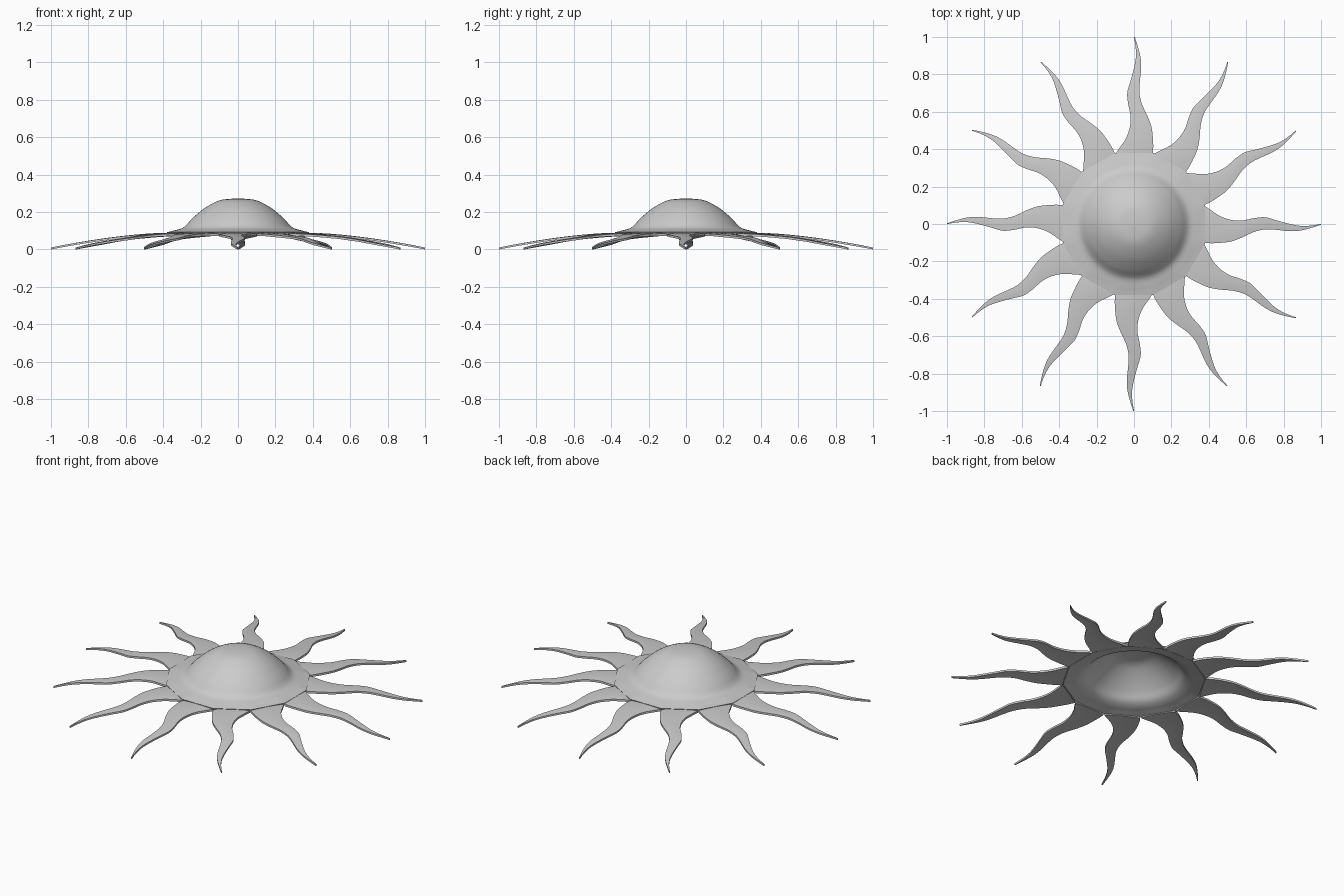
import bpy, bmesh, math
from mathutils import Matrix

if "Cube" in bpy.data.objects:
    bpy.data.objects.remove(bpy.data.objects["Cube"])

N = 12


def finish(bm, name, angle=35):
    me = bpy.data.meshes.new(name)
    bmesh.ops.recalc_face_normals(bm, faces=bm.faces)
    bm.to_mesh(me)
    bm.free()
    ob = bpy.data.objects.new(name, me)
    bpy.context.collection.objects.link(ob)
    bpy.ops.object.select_all(action='DESELECT')
    bpy.context.view_layer.objects.active = ob
    ob.select_set(True)
    bpy.ops.object.shade_smooth_by_angle(angle=math.radians(angle))
    return ob


def spline(pts, sub):
    # Catmull-Rom through tuples
    out = []
    p = [pts[0]] + pts + [pts[-1]]
    for i in range(1, len(p) - 2):
        for k in range(sub):
            t = k / sub
            out.append(tuple(0.5 * (2*b + (c-a)*t + (2*a-5*b+4*c-d)*t*t + (3*b-a-3*c+d)*t**3)
                             for a, b, c, d in zip(*p[i-1:i+3])))
    return out + [pts[-1]]


# Domed centre: hollow shell, round at the dome and twelve-sided at the rim
SEG = 96
outer = spline([(0.02, 0.272), (0.1, 0.262), (0.18, 0.22), (0.245, 0.165), (0.28, 0.127),
                (0.305, 0.111), (0.345, 0.102), (0.394, 0.092)], 4)
inner = spline([(0.384, 0.078), (0.345, 0.086), (0.305, 0.094), (0.27, 0.112), (0.235, 0.15),
                (0.17, 0.205), (0.1, 0.246), (0.02, 0.256)], 4)
bm = bmesh.new()
rings = []
for r, z in outer + inner:
    blend = min(1, max(0, (r - 0.31) / 0.06))
    ring = []
    for j in range(SEG):
        a = 2 * math.pi * j / SEG
        off = (a + math.pi / N) % (2 * math.pi / N) - math.pi / N
        poly = math.cos(math.pi / N) / math.cos(off)
        rr = r * (1 - blend + blend * poly)
        ring.append(bm.verts.new((rr * math.cos(a), rr * math.sin(a), z)))
    rings.append(ring)
for A, B in zip(rings, rings[1:]):
    for j in range(SEG):
        k = (j + 1) % SEG
        bm.faces.new((A[j], A[k], B[k], B[j]))
bm.faces.new(rings[0])
bm.faces.new(rings[-1])
finish(bm, "sun_dome")

# Wavy ray: distance along, upper edge, lower edge
edges = spline([(0.375, 0.098, -0.1), (0.41, 0.075, -0.103), (0.46, 0.042, -0.101),
                (0.52, 0.022, -0.093), (0.58, 0.019, -0.071), (0.64, 0.031, -0.043),
                (0.70, 0.036, -0.029), (0.76, 0.02, -0.031), (0.83, 0.001, -0.038),
                (0.89, -0.01, -0.035), (0.95, -0.008, -0.02), (1.0, 0.001, -0.004)], 4)
COLS = 6
bm = bmesh.new()
tops, bots = [], []
for u, hi, lo in edges:
    t = max(0, (u - 0.38) / 0.62)
    z = 0.089 - 0.079 * t ** 1.6
    crown = 0.05 * (hi - lo)
    T, B = [], []
    for c in range(COLS + 1):
        s = c / COLS
        v = lo + (hi - lo) * s
        bump = crown * (4 * s * (1 - s) - 1) * 0.5
        T.append(bm.verts.new((u, v, z + bump)))
        B.append(bm.verts.new((u, v, z + bump - 0.012 + 0.002 * t)))
    tops.append(T)
    bots.append(B)
for i in range(len(edges) - 1):
    for c in range(COLS):
        for g in (tops, bots):
            bm.faces.new((g[i][c], g[i+1][c], g[i+1][c+1], g[i][c+1]))
    for c in (0, COLS):
        bm.faces.new((tops[i][c], tops[i+1][c], bots[i+1][c], bots[i][c]))
for i in (0, -1):
    for c in range(COLS):
        bm.faces.new((tops[i][c], tops[i][c+1], bots[i][c+1], bots[i][c]))
ray = finish(bm, "ray_1")

# Repeat the ray around the centre
for i in range(1, N):
    ob = ray.copy()
    ob.name = "ray_%d" % (i + 1)
    ob.matrix_world = Matrix.Rotation(2 * math.pi * i / N, 4, 'Z')
    bpy.context.collection.objects.link(ob)

# Rest the lowest point on the ground
low = min(v.co.z for v in ray.data.vertices)
for ob in bpy.context.collection.objects:
    ob.location.z -= low
